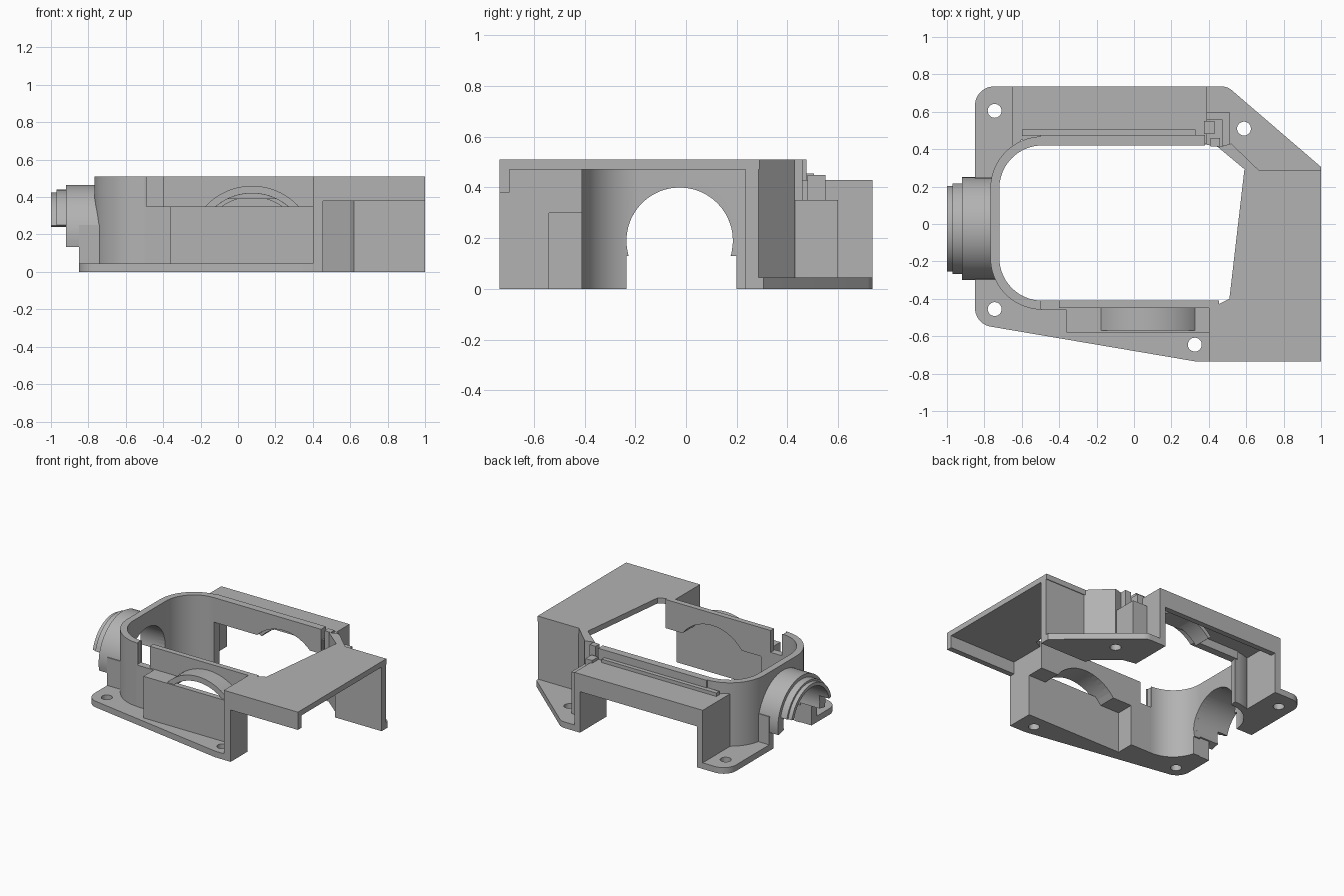
import bpy, bmesh, math
from mathutils import Vector

old = bpy.data.objects.get("Cube")
if old:
    bpy.data.objects.remove(old, do_unlink=True)

grey = bpy.data.materials.new("plain grey")
grey.use_nodes = True
grey.diffuse_color = (0.45, 0.45, 0.45, 1)
grey.node_tree.nodes["Principled BSDF"].inputs["Base Color"].default_value = (0.45, 0.45, 0.45, 1)


def prism(name, pts, lo, hi, axis="z"):
    """Extrude a flat outline along one axis."""
    place = {"x": lambda a, b, c: (c, a, b),
             "y": lambda a, b, c: (a, c, b),
             "z": lambda a, b, c: (a, b, c)}[axis]
    bm = bmesh.new()
    face = bm.faces.new([bm.verts.new(place(a, b, lo)) for a, b in pts])
    out = bmesh.ops.extrude_face_region(bm, geom=[face])
    moved = [g for g in out["geom"] if isinstance(g, bmesh.types.BMVert)]
    bmesh.ops.translate(bm, verts=moved, vec=Vector(place(0, 0, hi - lo)))
    bmesh.ops.recalc_face_normals(bm, faces=bm.faces)
    me = bpy.data.meshes.new(name)
    bm.to_mesh(me)
    bm.free()
    me.materials.append(grey)
    ob = bpy.data.objects.new(name, me)
    bpy.context.collection.objects.link(ob)
    return ob


def box(name, x0, x1, y0, y1, z0, z1):
    return prism(name, [(x0, y0), (x1, y0), (x1, y1), (x0, y1)], z0, z1)


def arc(cx, cy, r, a0, a1, n=20):
    return [(cx + r * math.cos(math.radians(a0 + (a1 - a0) * i / n)),
             cy + r * math.sin(math.radians(a0 + (a1 - a0) * i / n))) for i in range(n + 1)]


def band(cx, cy, inner, outer, a0, a1, n=32):
    return arc(cx, cy, outer, a0, a1, n) + arc(cx, cy, inner, a1, a0, n)


def disc(cx, cy, r):
    return arc(cx, cy, r, 0, 352.5, 47)


def cut(ob, *cutters):
    for c in cutters:
        c.hide_render = True
        c.hide_viewport = True
        m = ob.modifiers.new("cut", "BOOLEAN")
        m.operation = "DIFFERENCE"
        m.solver = "EXACT"
        m.object = c


def smooth(*obs):
    bpy.ops.object.select_all(action="DESELECT")
    for ob in obs:
        ob.select_set(True)
        bpy.context.view_layer.objects.active = ob
    bpy.ops.object.shade_smooth_by_angle(angle=math.radians(25))


W, TOP = 0.735, 0.51       # half depth and full height
CX, FY, BY = -0.49, -0.18, 0.19   # corner centres
SY, SZ = -0.025, 0.19      # spout axis
AX, AZ = 0.075, 0.12       # saddle axis

# Mounting plates with screw holes
front_plate = prism("front_base_plate",
    [(-0.85, -0.24), (-0.74, -0.24)] + arc(CX, FY, 0.25, 195, 270, 12)
    + [(-0.34, -0.43), (-0.34, -0.56), (0.4, -0.56), (0.4, -W), (0.33, -W)]
    + arc(-0.75, -0.45, 0.1, 260, 180, 10), 0, 0.045)
back_plate = prism("back_base_plate",
    [(-0.85, 0.2), (-0.74, 0.2)] + arc(CX, BY, 0.25, 178, 125, 10)
    + [(-0.61, W)] + arc(-0.75, W - 0.1, 0.1, 90, 180, 10), 0, 0.045)
side_plate = prism("side_base_plate",
    [(0.36, W)] + arc(0.47, W - 0.08, 0.08, 90, 50, 6)
    + [(1, 0.305), (1, 0.25), (0.64, 0.25), (0.46, 0.41), (0.36, 0.43)], 0, 0.045)
for plate, spots in ((front_plate, [(-0.745, -0.455), (0.325, -0.645)]),
                     (back_plate, [(-0.745, 0.605)]), (side_plate, [(0.588, 0.51)])):
    cut(plate, *[prism("screw_hole_cutter", disc(x, y, 0.037), -0.1, 0.2) for x, y in spots])

# Rounded end wall, opened for the spout
end_wall = prism("rounded_end_wall",
    [(-0.5, -0.41)] + arc(CX, FY, 0.23, 270, 180) + arc(CX, BY, 0.23, 180, 90)
    + [(-0.48, 0.47)] + arc(CX, BY, 0.278, 90, 180) + arc(CX, FY, 0.278, 180, 270)
    + [(-0.5, -0.46)], 0, TOP)
cut(end_wall,
    prism("spout_bore_cutter", disc(SY, SZ, 0.21), -0.85, -0.6, "x"),
    box("spout_gap_cutter", -0.85, -0.6, -0.235, 0.2, -0.1, 0.13))

# Stepped half-round spout and its feet
spout = [prism("spout_collar", band(SY, SZ, 0.21, 0.275, -12, 192), -0.92, -0.74, "x"),
         prism("spout_step", band(SY, SZ, 0.21, 0.25, 14, 166), -0.97, -0.92, "x"),
         prism("spout_lip", band(SY, SZ, 0.21, 0.235, 14, 166), -1, -0.97, "x")]
box("spout_foot_front", -0.85, -0.74, -0.3, -0.24, 0, 0.25)
box("spout_foot_back", -0.85, -0.74, 0.2, 0.25, 0, 0.25)

# Front channel: outer wall, roof, inner wall and saddle
box("front_link_wall", -0.5, -0.34, -0.46, -0.41, 0, 0.35)
box("front_channel_end", -0.36, -0.32, -0.58, -0.41, 0, 0.35)
box("front_channel_wall", -0.36, 0.41, -0.58, -0.54, 0, 0.35)
front_roof = box("front_channel_roof", -0.36, 0.41, -0.58, -0.43, 0.3, 0.35)
front_inner = box("front_inner_wall", -0.4, 0.45, -0.45, -0.41, 0.3, TOP)
arch = prism("front_arch_cutter", disc(AX, AZ, 0.3), -0.56, -0.35, "y")
cut(front_roof, arch)
cut(front_inner, arch)
saddle = prism("front_saddle", band(AX, AZ, 0.3, 0.34, 38, 142), -0.57, -0.45, "y")

# Back bay: shelf, hanging lip, legs, inner wall and rail
box("back_shelf", -0.65, 0.385, 0.45, W, 0.39, 0.43)
box("back_lip", -0.65, 0.385, W - 0.04, W, 0.3, 0.43)
box("back_leg_left", 0.345, 0.39, 0.43, W, 0, 0.43)
box("back_leg_right", -0.65, -0.605, 0.42, W, 0, 0.43)
back_inner = box("back_inner_wall", -0.5, 0.38, 0.42, 0.475, 0.33, TOP)
cut(back_inner, prism("back_arch_cutter", disc(AX, AZ, 0.3), 0.35, 0.49, "y"))
box("back_rail", -0.6, 0.33, 0.47, 0.505, 0.42, 0.455)
back_saddle = prism("back_saddle", band(AX, AZ, 0.28, 0.31, 40, 140), 0.47, 0.6, "y")

# Hood with open end, front lip and supporting leg
prism("hood_top", [(0.4, -W), (1, -W), (1, 0.29), (0.59, 0.29), (0.51, -0.4),
                   (0.45, -0.43), (0.4, -0.43)], 0.47, TOP)
box("hood_front_lip", 0.4, 1, -W, -W + 0.04, 0.38, TOP)
prism("hood_leg", [(-W, 0), (-0.54, 0), (-0.54, 0.3), (-0.41, 0.3), (-0.41, TOP), (-W, TOP)],
      0.4, 0.455, "x")
prism("hood_back_wall", [(1, 0.235), (1, 0.285), (0.67, 0.285), (0.52, 0.43),
                         (0.45, 0.41), (0.6, 0.285), (0.62, 0.235)], 0, TOP)

# Small cable guide beside the back bay
box("guide_back", 0.38, 0.51, 0.56, 0.6, 0, 0.35)
box("guide_side", 0.47, 0.51, 0.42, 0.57, 0, 0.35)
box("guide_post", 0.375, 0.43, 0.48, 0.55, 0.3, 0.45)
box("guide_clip", 0.41, 0.46, 0.415, 0.46, 0.3, TOP)

smooth(end_wall, saddle, back_saddle, front_plate, back_plate, side_plate, *spout)
